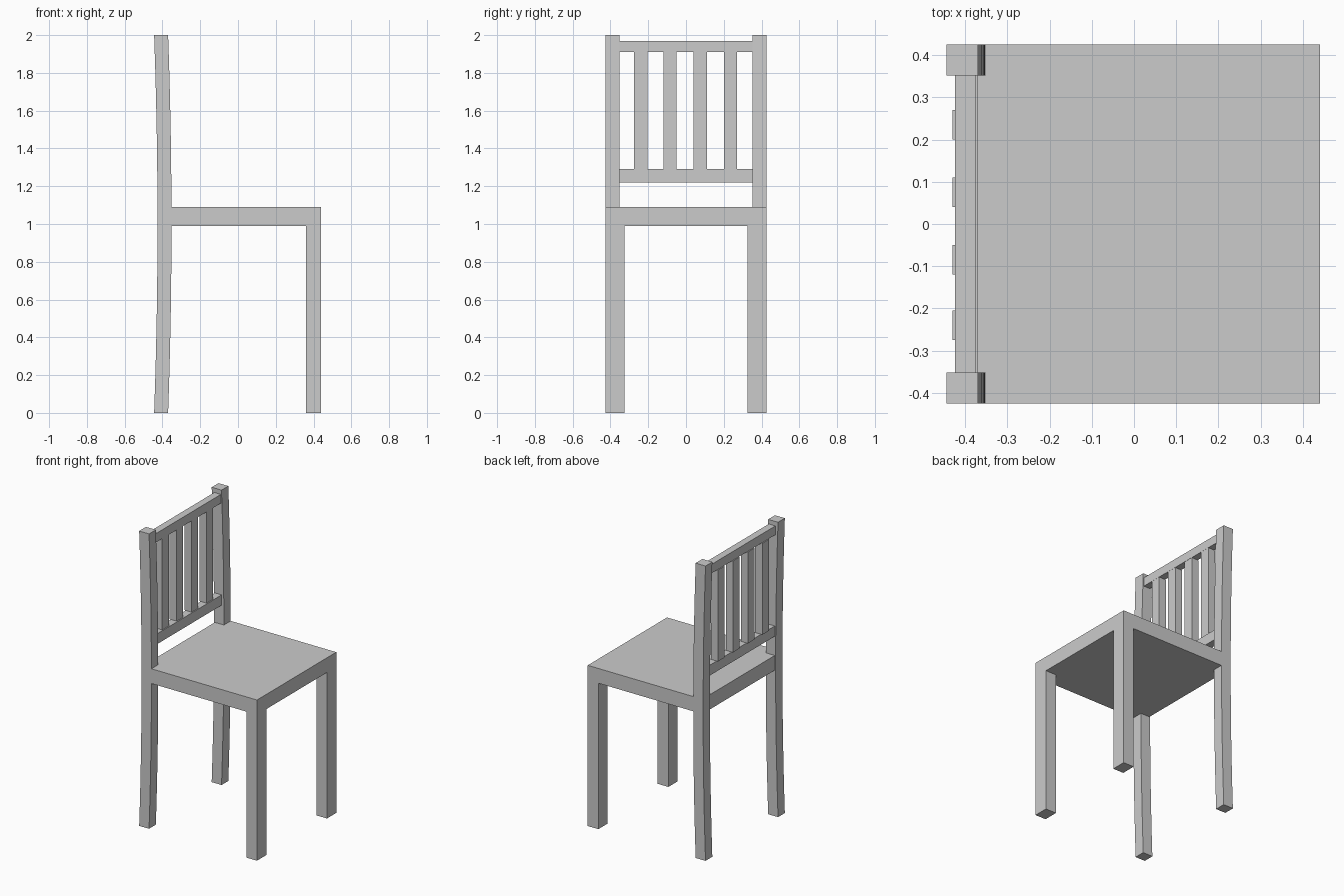
import bpy, bmesh

if "Cube" in bpy.data.objects:
    bpy.data.objects.remove(bpy.data.objects["Cube"])


def box(name, lo, hi):
    """Axis-aligned box between two corners."""
    bm = bmesh.new()
    bmesh.ops.create_cube(bm, size=1)
    for v in bm.verts:
        v.co = [l + (c + 0.5) * (h - l) for l, h, c in zip(lo, hi, v.co)]
    return finish(name, bm)


def finish(name, bm):
    bmesh.ops.recalc_face_normals(bm, faces=bm.faces)
    mesh = bpy.data.meshes.new(name)
    bm.to_mesh(mesh)
    bm.free()
    ob = bpy.data.objects.new(name, mesh)
    bpy.context.collection.objects.link(ob)
    return ob


def mirror_y(ob):
    mod = ob.modifiers.new("mirror", 'MIRROR')
    mod.use_axis = (False, True, False)


# Seat
box("seat", (-0.42, -0.425, 0.99), (0.44, 0.425, 1.09))

# Straight front legs
mirror_y(box("front_leg", (0.36, 0.325, 0), (0.44, 0.425, 0.99)))

# Back posts: gently bowed side profile, extruded across y
steps = 12
zs = [2 * i / steps for i in range(steps + 1)]
bow = [-0.389 - 0.018 * (z - 1) ** 2 for z in zs]
outline = [(x + 0.037, z) for x, z in zip(bow, zs)]
outline += [(x - 0.037, z) for x, z in zip(bow[::-1], zs[::-1])]
bm = bmesh.new()
face = bm.faces.new([bm.verts.new((x, 0.352, z)) for x, z in outline])
ext = bmesh.ops.extrude_face_region(bm, geom=[face])
moved = [g for g in ext["geom"] if isinstance(g, bmesh.types.BMVert)]
bmesh.ops.translate(bm, verts=moved, vec=(0, 0.073, 0))
mirror_y(finish("back_post", bm))

# Backrest rails
box("top_rail", (-0.424, -0.352, 1.91), (-0.375, 0.352, 1.97))
box("lower_rail", (-0.42, -0.352, 1.22), (-0.369, 0.352, 1.29))

# Backrest slats
for i, y in enumerate((-0.24, -0.085, 0.075, 0.235)):
    box(f"slat_{i + 1}", (-0.43, y - 0.035, 1.29), (-0.376, y + 0.035, 1.91))
